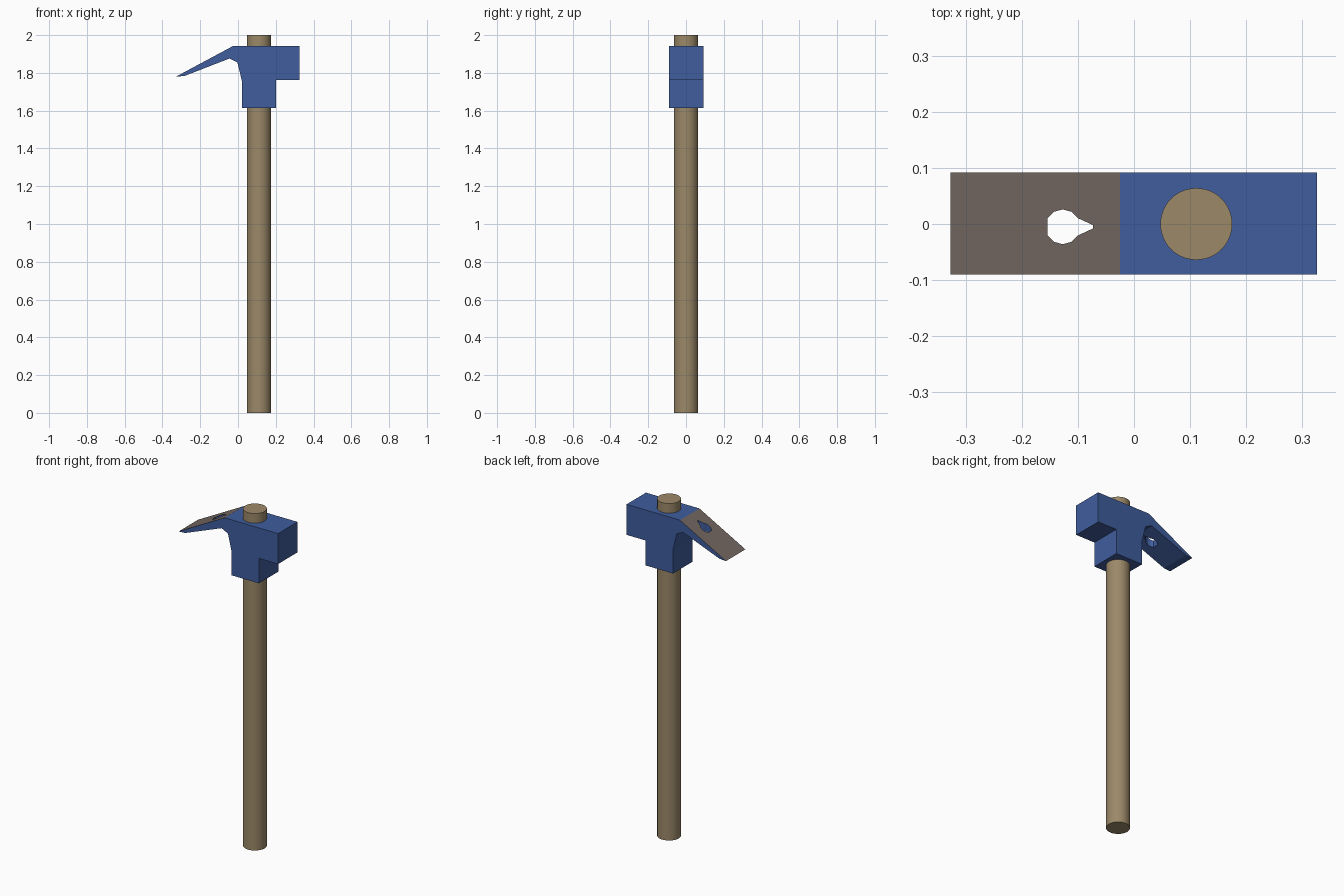
import bpy
import math

if "Cube" in bpy.data.objects:
    bpy.data.objects.remove(bpy.data.objects["Cube"])


def material(name, rgb):
    m = bpy.data.materials.new(name)
    m.diffuse_color = (*rgb, 1)
    m.use_nodes = True
    m.node_tree.nodes["Principled BSDF"].inputs["Base Color"].default_value = m.diffuse_color
    return m


def prism(name, points, place, low, high):
    # Extrude a closed outline between two levels
    n = len(points)
    verts = [place(a, b, low) for a, b in points] + [place(a, b, high) for a, b in points]
    faces = [tuple(range(n)), tuple(range(2 * n - 1, n - 1, -1))]
    faces += [(i, i + n, (i + 1) % n + n, (i + 1) % n) for i in range(n)]
    mesh = bpy.data.meshes.new(name)
    mesh.from_pydata(verts, [], faces)
    ob = bpy.data.objects.new(name, mesh)
    bpy.context.collection.objects.link(ob)
    bpy.context.view_layer.objects.active = ob
    bpy.ops.object.mode_set(mode='EDIT')
    bpy.ops.mesh.select_all(action='SELECT')
    bpy.ops.mesh.normals_make_consistent(inside=False)
    bpy.ops.object.mode_set(mode='OBJECT')
    return ob


blue = material("blue_steel", (0.05, 0.11, 0.34))
worn = material("worn_steel", (0.17, 0.135, 0.12))
wood = material("wood", (0.33, 0.25, 0.14))

# Round handle running through the head
bpy.ops.mesh.primitive_cylinder_add(vertices=48, radius=0.064, depth=2, location=(0.111, 0, 1))
handle = bpy.context.object
handle.name = "handle"
handle.data.materials.append(wood)
bpy.ops.object.shade_smooth_by_angle(angle=math.radians(30))

# Hammer head: side profile with striking block, socket and sloping claw
profile = [(-0.025, 1.943), (0.326, 1.943), (0.326, 1.762), (0.2, 1.762),
           (0.2, 1.614), (0.021, 1.614), (0.021, 1.755), (-0.003, 1.855),
           (-0.045, 1.876), (-0.285, 1.783), (-0.327, 1.781)]
head = prism("hammer_head", profile, lambda x, z, y: (x, y, z), -0.09, 0.092)
head.data.materials.append(blue)
head.data.materials.append(worn)
for f in head.data.polygons:
    if f.normal.z > 0.5 and f.center.x < -0.1:
        f.material_index = 1

# Nail hole: round opening with a tapering slot towards the handle
hole = [(-0.127 + 0.031 * math.cos(math.radians(a)), -0.005 + 0.031 * math.sin(math.radians(a)))
        for a in range(30, 331, 30) if a != 180]
hole += [(-0.073, -0.008), (-0.073, -0.002)]
cutter = prism("nail_hole_cutter", hole, lambda x, y, z: (x, y, z), 1.6, 2.0)
cutter.data.materials.append(blue)
cutter.hide_render = True
cutter.hide_set(True)
cut = head.modifiers.new("nail_hole", 'BOOLEAN')
cut.operation = 'DIFFERENCE'
cut.solver = 'EXACT'
cut.object = cutter
